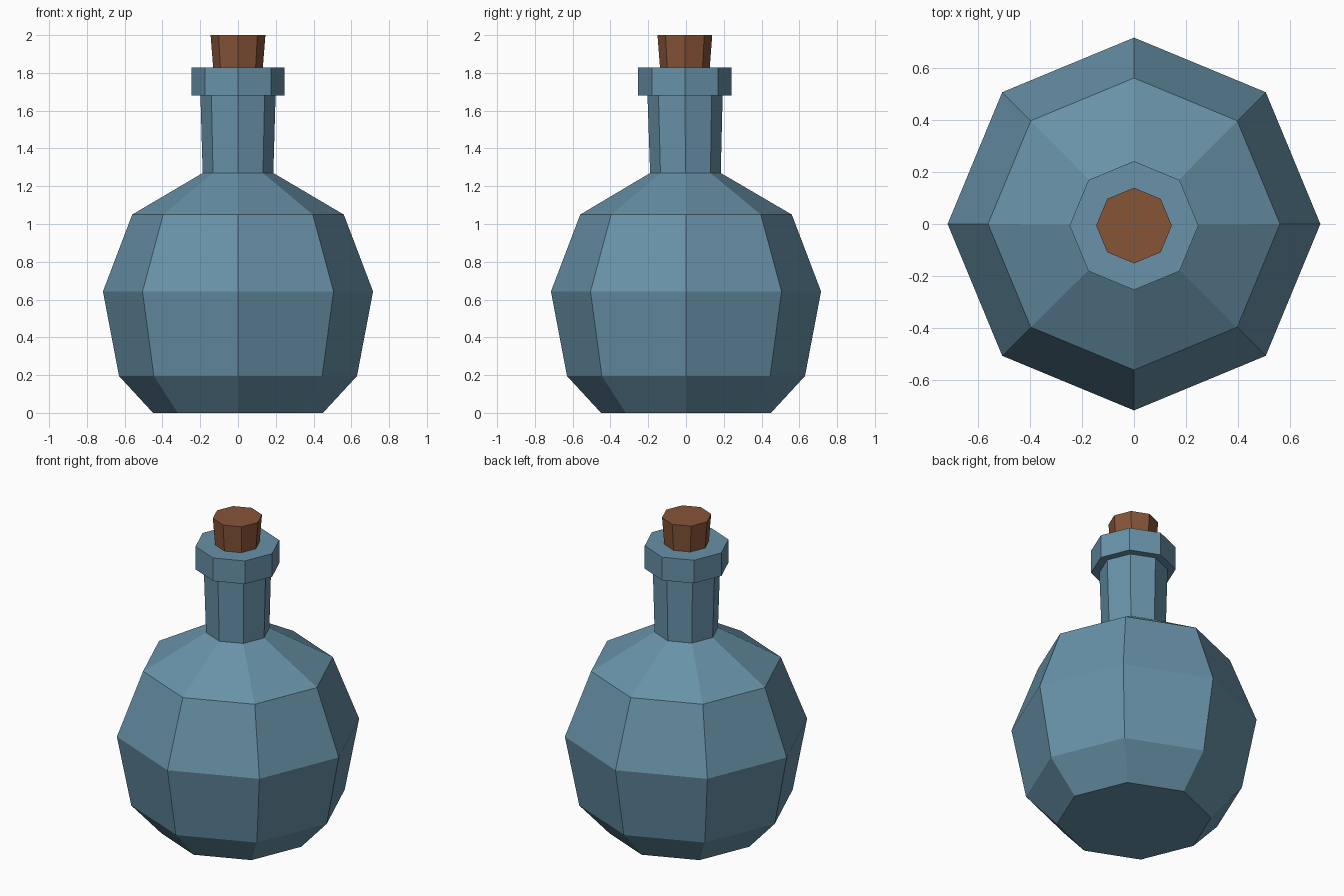
import bpy, bmesh, math

if "Cube" in bpy.data.objects:
    bpy.data.objects.remove(bpy.data.objects["Cube"])

SIDES = 8  # octagonal rings with a corner on each axis


def material(name, rgb):
    m = bpy.data.materials.new(name)
    m.diffuse_color = (*rgb, 1)
    m.use_nodes = True
    m.node_tree.nodes["Principled BSDF"].inputs["Base Color"].default_value = m.diffuse_color
    return m


def lathe(name, profile, mat):
    """Capped octagonal solid from (radius, z, y offset) rings."""
    bm = bmesh.new()
    rings = [[bm.verts.new((r * math.cos(math.tau * i / SIDES),
                            r * math.sin(math.tau * i / SIDES) + dy, z))
              for i in range(SIDES)] for r, z, dy in profile]
    for a, b in zip(rings, rings[1:]):
        for i in range(SIDES):
            j = (i + 1) % SIDES
            bm.faces.new((a[i], a[j], b[j], b[i]))
    bm.faces.new(rings[0][::-1])
    bm.faces.new(rings[-1])
    bmesh.ops.recalc_face_normals(bm, faces=bm.faces)
    me = bpy.data.meshes.new(name)
    bm.to_mesh(me)
    bm.free()
    me.materials.append(mat)
    ob = bpy.data.objects.new(name, me)
    bpy.context.collection.objects.link(ob)
    return ob


glass = material("blue_glass", (0.138, 0.287, 0.392))
cork = material("brown_cork", (0.238, 0.089, 0.039))

# round belly, shoulder, neck and collar in one outline
lathe("bottle", [
    (0.45, 0.0, 0), (0.63, 0.195, 0), (0.715, 0.643, 0), (0.56, 1.05, 0),
    (0.187, 1.27, -0.003), (0.199, 1.68, -0.005),
    (0.247, 1.68, -0.006), (0.247, 1.828, -0.006)], glass)

# tapered stopper
lathe("stopper", [(0.131, 1.82, -0.006), (0.145, 2.0, -0.006)], cork)
